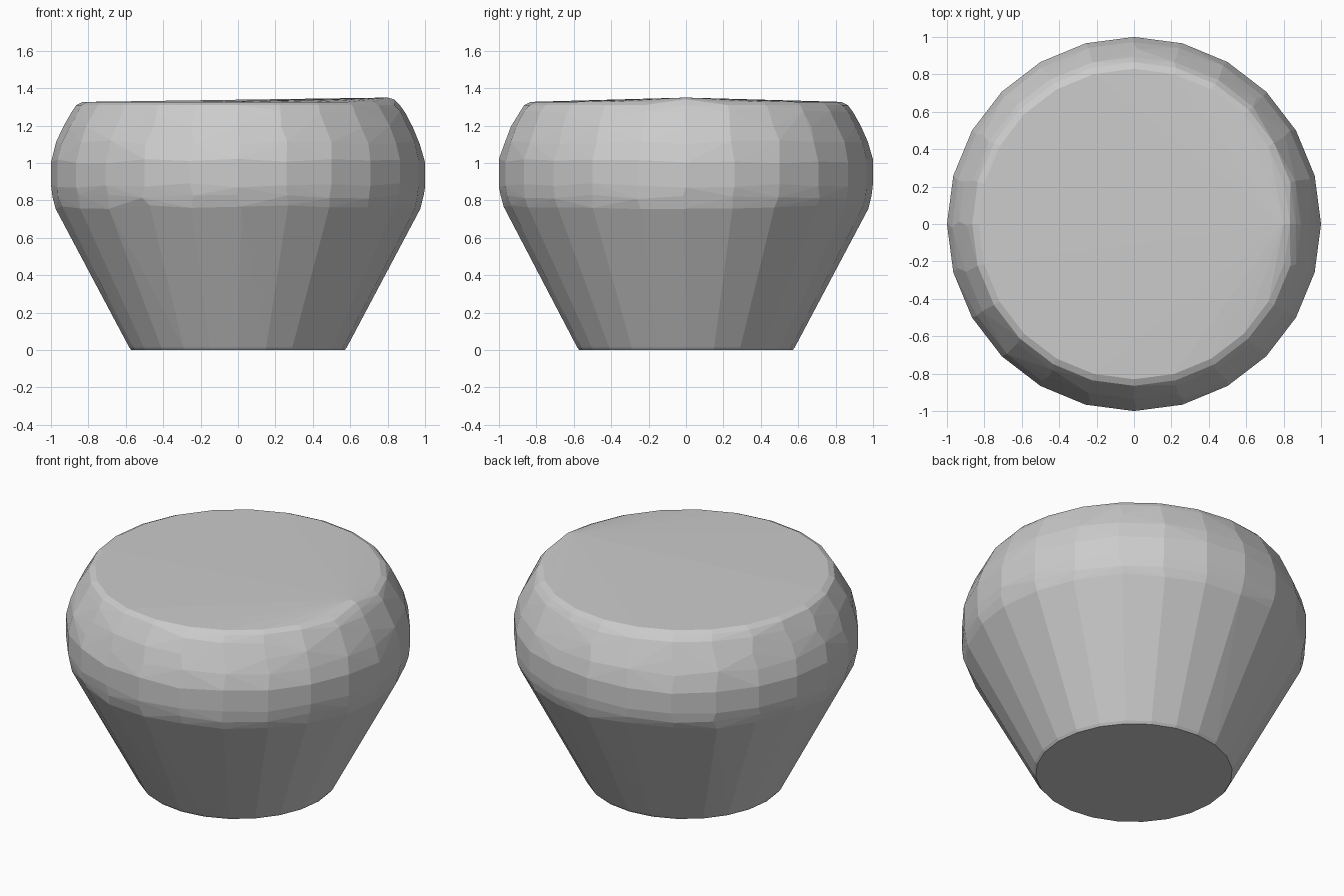
import bpy, bmesh, math, random

if "Cube" in bpy.data.objects:
    bpy.data.objects.remove(bpy.data.objects["Cube"])

random.seed(4)
SIDES = 24

# Profile of the pot: radius, height
profile = [(0.57, 0.0), (0.582, 0.015), (0.975, 0.765), (0.992, 0.82), (1.0, 0.88),
           (1.0, 1.01), (0.972, 1.11), (0.935, 1.19), (0.893, 1.27),
           (0.865, 1.31), (0.83, 1.327)]

bm = bmesh.new()
for i, (r, z) in enumerate(profile):
    loose = 2 <= i <= 8
    for k in range(SIDES):
        # Slight irregularity gives the uneven hull facets of the bulge
        da = random.uniform(-0.02, 0.02) if loose and i not in (4, 5) else 0
        dz = random.uniform(-0.012, 0.012) if loose else 0
        a = 2 * math.pi * k / SIDES + da
        bm.verts.new((r * math.cos(a), r * math.sin(a), z + dz))

# Raised lip on the right side, which tilts the lid slightly
for x, y, z in [(0.80, 0.0, 1.35), (0.835, 0.0, 1.34)]:
    bm.verts.new((x, y, z))

# Wrap everything in one convex skin
hull = bmesh.ops.convex_hull(bm, input=bm.verts)
bmesh.ops.delete(bm, geom=[v for v in bm.verts if not v.link_faces], context='VERTS')
bmesh.ops.dissolve_limit(bm, angle_limit=math.radians(1.0), verts=bm.verts, edges=bm.edges)
bmesh.ops.recalc_face_normals(bm, faces=bm.faces)

mesh = bpy.data.meshes.new("round_pot")
bm.to_mesh(mesh)
bm.free()
pot = bpy.data.objects.new("round_pot", mesh)
bpy.context.collection.objects.link(pot)
